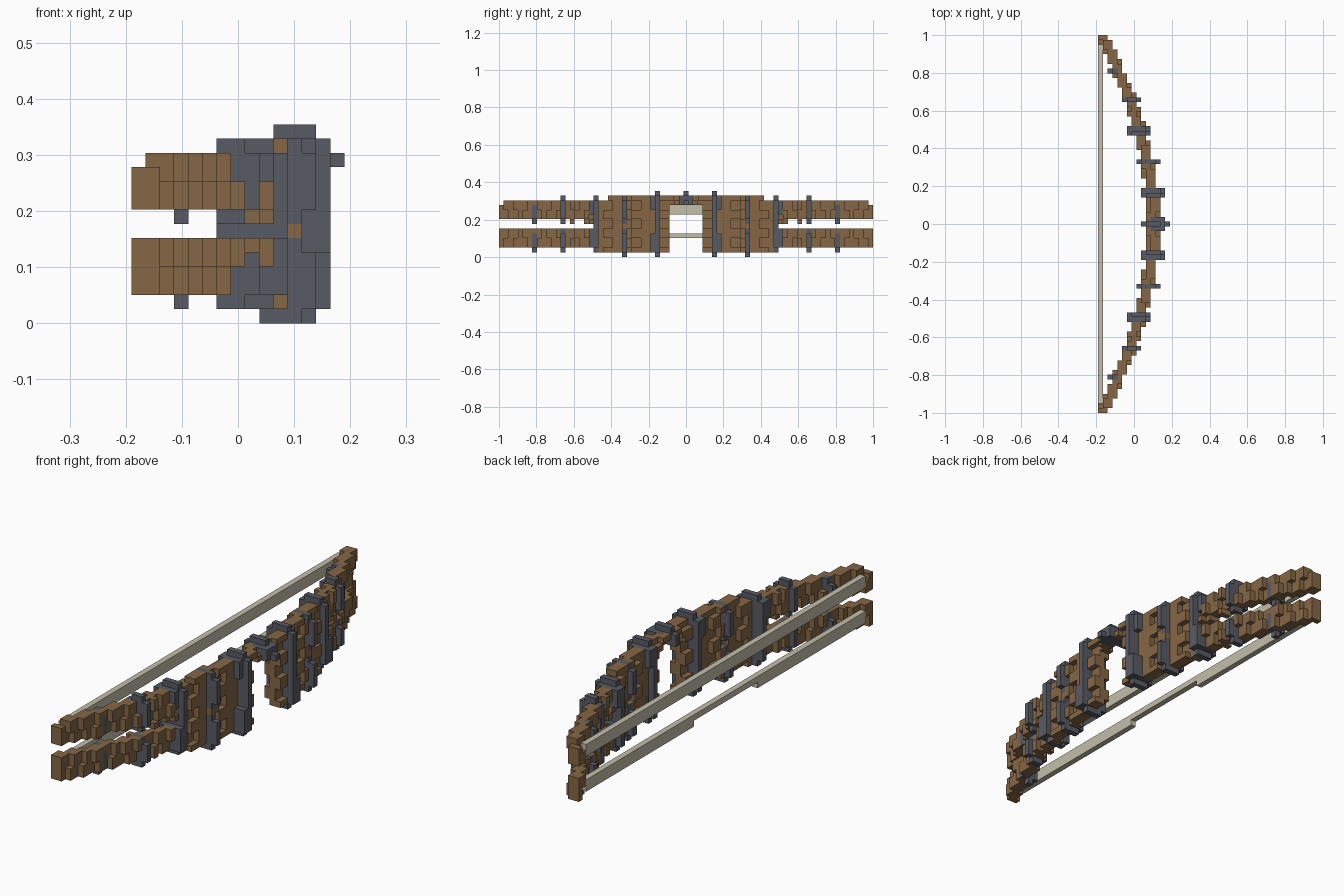
import bpy
import bmesh
from mathutils import Vector

U = 2 / 79          # edge of one block
if "Cube" in bpy.data.objects:
    bpy.data.objects.remove(bpy.data.objects["Cube"], do_unlink=True)


def material(name, rgb):
    m = bpy.data.materials.new(name)
    m.use_nodes = True
    m.diffuse_color = (*rgb, 1)
    m.node_tree.nodes["Principled BSDF"].inputs["Base Color"].default_value = (*rgb, 1)
    return m


wood = material("brown wood", (0.238, 0.136, 0.061))
slate = material("slate metal", (0.098, 0.105, 0.127))
cord = material("pale cord", (0.55, 0.52, 0.41))

AXES = [Vector(a) for a in ((1, 0, 0), (0, 1, 0), (0, 0, 1))]


def build_blocks(name, cells, mat, solid):
    """Skin a set of blocks, skipping faces covered by any solid neighbour."""
    bm = bmesh.new()
    corners = {}

    def corner(p):
        key = tuple(round(2 * c) for c in p)
        if key not in corners:
            corners[key] = bm.verts.new((p.x * U, p.y * U, (p.z + 0.5) * U))
        return corners[key]

    for cell in sorted(cells):
        mid = Vector(cell)
        for a in range(3):
            n, u, v = AXES[a], AXES[(a + 1) % 3], AXES[(a + 2) % 3]
            for s in (1, -1):
                if tuple(round(c) for c in mid + n * s) in solid:
                    continue
                ring = [mid + (n * s + u * p + v * q) / 2
                        for p, q in ((-1, -1), (1, -1), (1, 1), (-1, 1))]
                bm.faces.new([corner(p) for p in ring[::s]])
    mesh = bpy.data.meshes.new(name)
    bm.to_mesh(mesh)
    bm.free()
    mesh.materials.append(mat)
    obj = bpy.data.objects.new(name, mesh)
    bpy.context.collection.objects.link(obj)


def block(x0, x1, y0, y1, z0, z1):
    return {(x, y, z) for x in range(x0, x1 + 1)
            for y in range(y0, y1 + 1) for z in range(z0, z1 + 1)}


def has_wood(j, k):
    """Side outline of the bow: twin limbs joining into a tall body."""
    if j <= 3:
        return k in (11, 12)
    if k == 1:
        return j <= 18
    if k == 12:
        return j <= 16
    if k == 6:
        return j <= 19
    if k == 7:
        return j <= 21 or j == 24
    if j == 39 and k == 11:
        return False
    return 2 <= k <= 11


# Curved wooden limbs, staggered from layer to layer
limbs = set()
for y in range(-39, 40):
    j = abs(y)
    for k in range(1, 13):
        if has_wood(j, k):
            centre = 4.2 - 10.7 * (j / 39) ** 2
            stagger = 0.5 * ((k // 2 + j // 3) % 2)
            inner = max(-7, round(centre - 1 + stagger))
            limbs |= block(inner, inner + 1, y, y, k, k)

# Metal bands: row, inner x, outer x, list of height spans
BANDS = [
    (6, 2, 6, [(0, 13)]),
    (13, 1, 5, [(0, 5), (7, 12)]),
    (19, -1, 3, [(1, 12)]),
    (26, -2, 1, [(1, 5), (7, 12)]),
    (32, -5, -3, [(1, 5), (7, 11)]),
]
bands = set()
for j, lo, hi, spans in BANDS:
    for side in (-1, 1):
        for z0, z1 in spans:
            y = j * side
            bands |= block(lo, hi, y, y, z0 + 1, z1 - 1)
            bands |= block(lo + 1, hi - 1, y, y, z0, z1)
            # Thicker lower half on the inner bands
            if j in (6, 19):
                y2 = y + side
                bands |= block(lo + 1, hi, y2, y2, z0 + 1, z0 + 4)
                bands |= block(lo, hi - 1, y2, y2, z1 - 3, z1 - 1)

# Centre clasp over the grip opening
clasp = block(2, 6, 0, 0, 11, 12) | block(3, 5, 0, 0, 13, 13)
clasp |= block(7, 7, 0, 0, 11, 11) | block(4, 6, -1, 1, 11, 12)

# Twin strings, the lower one thinner in the middle
upper_string = block(-7, -7, -37, 37, 9, 10)
lower_string = block(-7, -7, -37, 37, 4, 4)
for y0, y1 in ((-37, -9), (9, 37)):
    lower_string |= block(-7, -7, y0, y1, 3, 3)

limbs -= bands | clasp
upper_string -= limbs
lower_string -= limbs
solid = limbs | bands | clasp | upper_string | lower_string

build_blocks("wooden_limbs", limbs, wood, solid)
build_blocks("metal_bands", bands, slate, solid)
build_blocks("centre_clasp", clasp, slate, solid)
build_blocks("upper_string", upper_string, cord, solid)
build_blocks("lower_string", lower_string, cord, solid)
